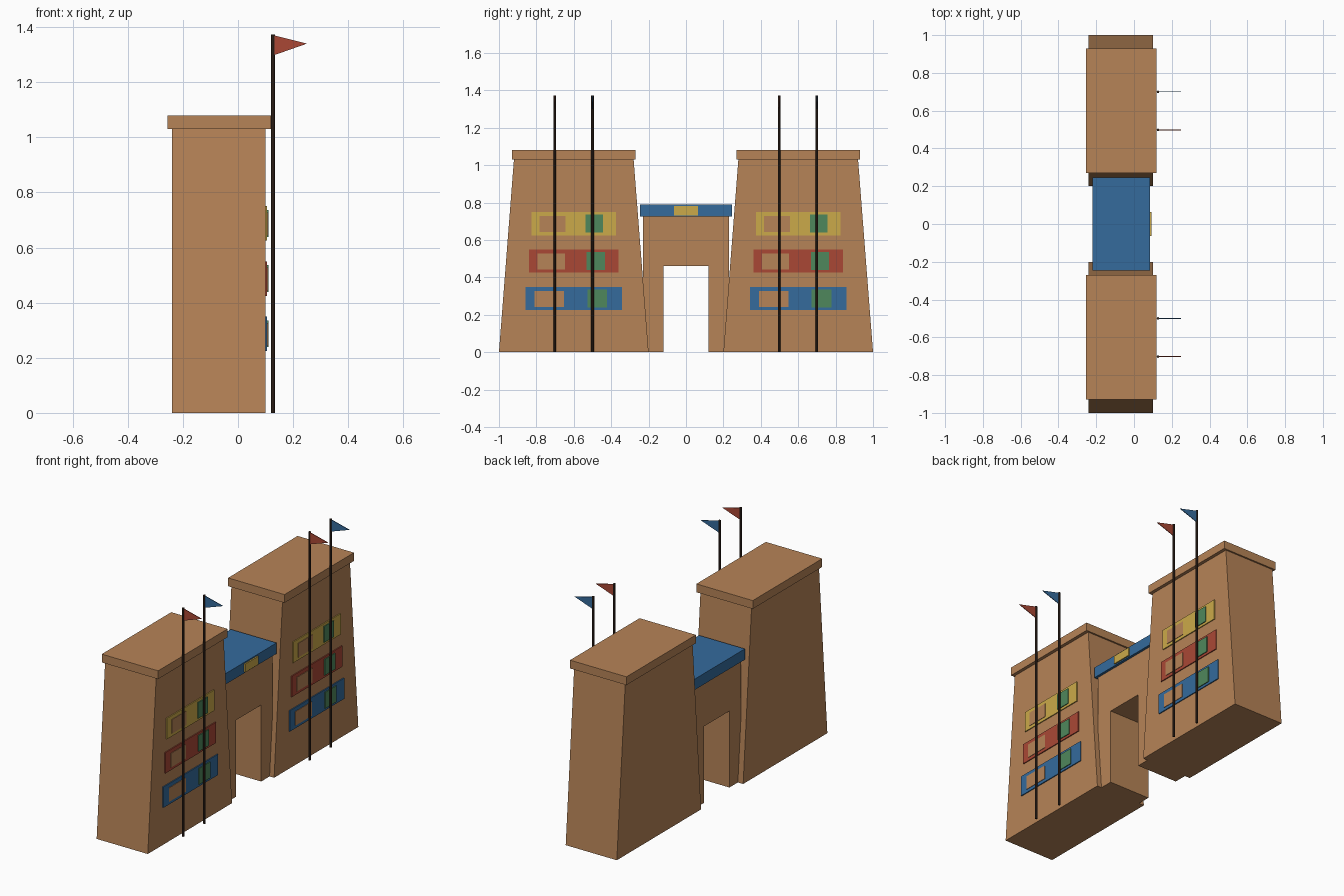
import bpy
import bmesh

cube = bpy.data.objects.get("Cube")
if cube:
    bpy.data.objects.remove(cube)


def material(name, r, g, b):
    m = bpy.data.materials.new(name)
    m.use_nodes = True
    m.diffuse_color = (r, g, b, 1)
    m.node_tree.nodes["Principled BSDF"].inputs["Base Color"].default_value = (r, g, b, 1)
    return m


SAND = material("sandstone", 0.47, 0.23, 0.096)
BLUE = material("painted blue", 0.035, 0.147, 0.335)
YELLOW = material("painted yellow", 0.6, 0.4, 0.068)
RED = material("painted red", 0.4, 0.064, 0.036)
GREEN = material("painted green", 0.078, 0.243, 0.107)
WOOD = material("dark wood", 0.04, 0.022, 0.014)


def prism(name, points, offset, mat):
    """Extrude a flat outline of 3D points along an offset."""
    bm = bmesh.new()
    face = bm.faces.new([bm.verts.new(p) for p in points])
    grown = bmesh.ops.extrude_face_region(bm, geom=[face])["geom"]
    verts = [v for v in grown if isinstance(v, bmesh.types.BMVert)]
    bmesh.ops.translate(bm, verts=verts, vec=offset)
    bmesh.ops.recalc_face_normals(bm, faces=bm.faces)
    mesh = bpy.data.meshes.new(name)
    bm.to_mesh(mesh)
    bm.free()
    mesh.materials.append(mat)
    obj = bpy.data.objects.new(name, mesh)
    bpy.context.collection.objects.link(obj)
    return obj


def slab(name, profile, x0, x1, mat):
    """Outline in y and z, given depth from x0 to x1."""
    return prism(name, [(x0, y, z) for y, z in profile], (x1 - x0, 0, 0), mat)


def box(name, x0, x1, y0, y1, z0, z1, mat):
    return slab(name, [(y0, z0), (y1, z0), (y1, z1), (y0, z1)], x0, x1, mat)


BACK, FACADE = -0.24, 0.1
BANDS = [("blue", BLUE, 0.225, 0.258),
         ("red", RED, 0.425, 0.24),
         ("yellow", YELLOW, 0.625, 0.225)]

for side, cy in (("right", -0.6), ("left", 0.6)):
    # Tapered tower with its cornice
    slab(side + "_tower", [(cy - 0.4, 0), (cy + 0.4, 0), (cy + 0.32, 1.03), (cy - 0.32, 1.03)],
         BACK, FACADE, SAND)
    box(side + "_cornice", BACK - 0.015, FACADE + 0.02, cy - 0.33, cy + 0.33, 1.03, 1.08, SAND)

    # Painted relief bands, each with a sandstone and a green panel
    for label, mat, z, half in BANDS:
        name = side + "_" + label + "_band"
        box(name, FACADE - 0.001, FACADE + 0.006, cy - half, cy + half, z, z + 0.125, mat)
        box(name + "_stone_panel", FACADE, FACADE + 0.009,
            cy - 0.81 * half, cy - 0.2 * half, z + 0.018, z + 0.102, SAND)
        box(name + "_green_panel", FACADE, FACADE + 0.011,
            cy + 0.28 * half, cy + 0.69 * half, z + 0.014, z + 0.111, GREEN)

    # Flagpoles and pennants
    for label, mat, dy in (("red", RED, -0.102), ("blue", BLUE, 0.1)):
        y = cy + dy
        bpy.ops.mesh.primitive_cylinder_add(vertices=8, radius=0.007, depth=1.373,
                                            location=(0.127, y, 1.373 / 2))
        pole = bpy.context.object
        pole.name = side + "_" + label + "_flagpole"
        pole.data.materials.append(WOOD)
        prism(side + "_" + label + "_pennant",
              [(0.13, y - 0.002, 1.37), (0.13, y - 0.002, 1.298), (0.25, y - 0.002, 1.34)],
              (0, 0.004, 0), mat)

# Central gateway with an open door, lintel and emblem plate
slab("gateway", [(-0.23, 0), (-0.12, 0), (-0.12, 0.46), (0.12, 0.46),
                 (0.12, 0), (0.23, 0), (0.23, 0.725), (-0.23, 0.725)],
     -0.205, 0.07, SAND)
box("gateway_lintel", -0.22, 0.085, -0.245, 0.245, 0.725, 0.79, BLUE)
box("lintel_plate", 0.084, 0.093, -0.063, 0.063, 0.732, 0.782, YELLOW)
